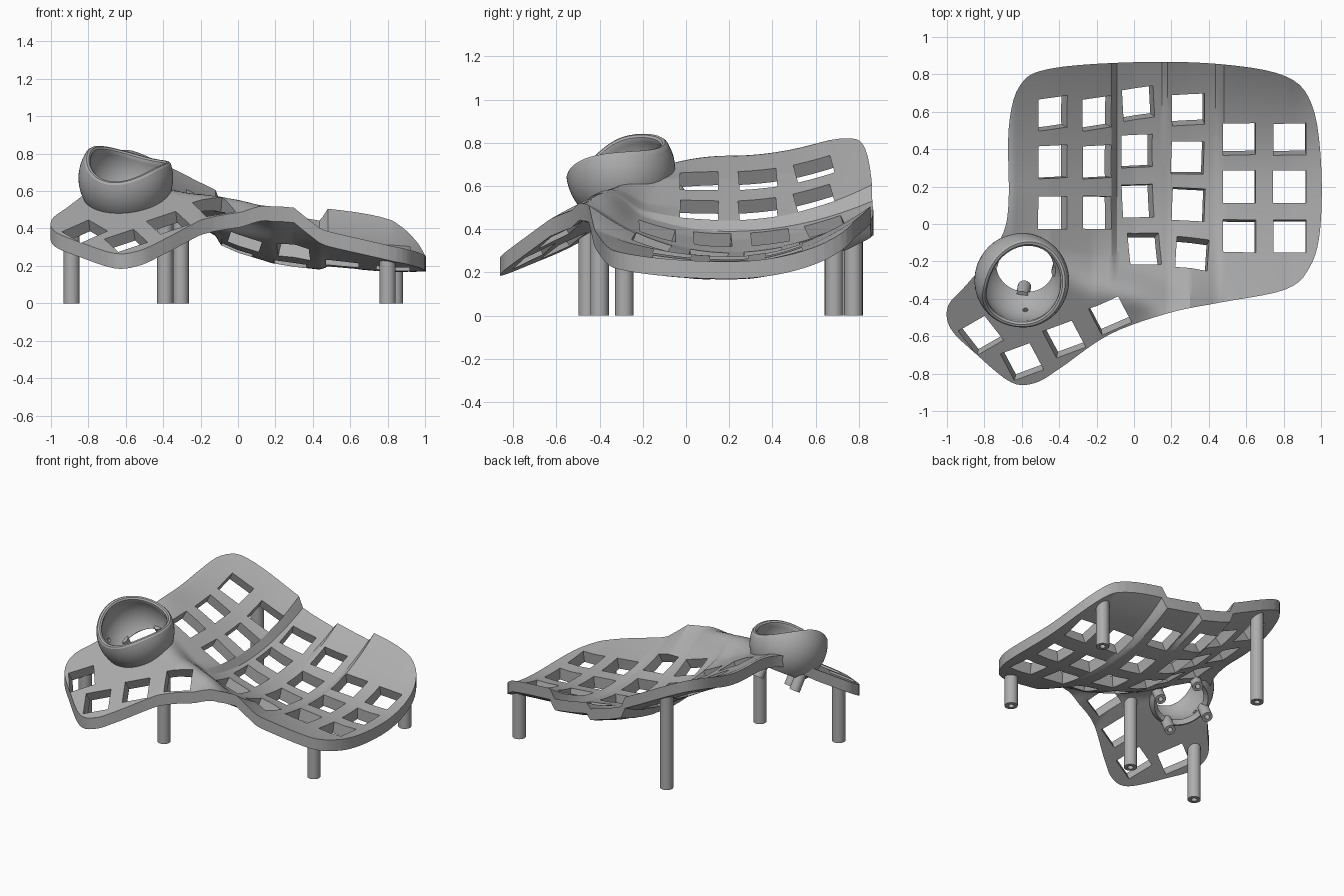
import bpy, bmesh
from math import sin, cos, radians, pi
from mathutils import Vector, Matrix

if "Cube" in bpy.data.objects:
    bpy.data.objects.remove(bpy.data.objects["Cube"])

grey = bpy.data.materials.new("plain grey")
grey.use_nodes = True
GREY = (0.42, 0.42, 0.42, 1)
grey.diffuse_color = GREY
grey.node_tree.nodes["Principled BSDF"].inputs["Base Color"].default_value = GREY

THICK = 0.08
# Key columns: x, lowest height, curl towards the front, curl towards the back
COLUMNS = [(-.65, .74, -.5, .35), (-.45, .635, 0, .34), (-.22, .5, .1, .36),
           (-.12, .44, .3, .38), (-.09, .39, .45, .32), (0, .35, .5, .33),
           (.15, .305, .5, .33), (.18, .295, .5, .44), (.3, .275, .56, .43),
           (.44, .26, .36, .42), (.48, .275, .29, .54), (.83, .245, .2, .58),
           (1, .25, .15, .4)]


def smooth(a, b, t):
    t = min(max((t - a) / (b - a), 0), 1)
    return t * t * (3 - 2 * t)


def height(x, y):
    """Top of the plate: curved key columns blended into a tilted thumb plane."""
    xc = min(max(x, -.65), 1)
    for a, b in zip(COLUMNS, COLUMNS[1:]):
        if xc <= b[0]:
            break
    t = (xc - a[0]) / (b[0] - a[0])
    low, front, back = (p + (q - p) * t for p, q in zip(a[1:], b[1:]))
    well = low + (front if y < .2 else back) * (y - .2) ** 2
    thumb = .822 + .129 * x + .556 * y - .2 * max(0, x + .2)
    w = smooth(-.13, .13, -.28 - .25 * (x + .3) - y) * (1 - smooth(0, .3, x))
    return well + (thumb - well) * w


def normal(x, y, e=.07):
    return Vector((height(x - e, y) - height(x + e, y),
                   height(x, y - e) - height(x, y + e), 2 * e)).normalized()


def make(name, bm):
    bmesh.ops.recalc_face_normals(bm, faces=bm.faces)
    mesh = bpy.data.meshes.new(name)
    bm.to_mesh(mesh)
    bm.free()
    mesh.materials.append(grey)
    obj = bpy.data.objects.new(name, mesh)
    bpy.context.collection.objects.link(obj)
    return obj


def cut(obj, cutter, operation="DIFFERENCE"):
    mod = obj.modifiers.new("cut", "BOOLEAN")
    mod.operation, mod.object, mod.solver = operation, cutter, "EXACT"
    bpy.context.view_layer.update()
    graph = bpy.context.evaluated_depsgraph_get()
    mesh = bpy.data.meshes.new_from_object(obj.evaluated_get(graph))
    obj.modifiers.clear()
    obj.data = mesh
    bpy.data.objects.remove(cutter)


def shade(obj):
    bpy.ops.object.select_all(action="DESELECT")
    obj.select_set(True)
    bpy.context.view_layer.objects.active = obj
    bpy.ops.object.shade_smooth_by_angle(angle=radians(25))


def rod(bm, start, end, radius, sides=24):
    """Cylinder between two points."""
    start, end = Vector(start), Vector(end)
    d = end - start
    m = Matrix.Translation((start + end) / 2) @ d.to_track_quat("Z", "Y").to_matrix().to_4x4()
    bmesh.ops.create_cone(bm, cap_ends=True, segments=sides, radius1=radius,
                          radius2=radius, depth=d.length, matrix=m)


# Plate: a closed curved slab
bm = bmesh.new()
NX, NY = 140, 90
layers = []
for drop in (0, THICK):
    layers.append([[bm.verts.new((x, y, height(x, y) - drop))
                    for x in (-1.05 + 2.1 * i / NX for i in range(NX + 1))]
                   for y in (-.92 + 1.84 * j / NY for j in range(NY + 1))])
for g in layers:
    for j in range(NY):
        for i in range(NX):
            bm.faces.new((g[j][i], g[j][i + 1], g[j + 1][i + 1], g[j + 1][i]))
borders = [g[0] + [r[-1] for r in g[1:-1]] + g[-1][::-1] + [r[0] for r in g[-2:0:-1]]
           for g in layers]
count = len(borders[0])
for i in range(count):
    k = (i + 1) % count
    bm.faces.new((borders[0][i], borders[0][k], borders[1][k], borders[1][i]))
plate = make("key_plate", bm)

# Plate outline, a closed smooth curve
OUTLINE = [(-.67, .13), (-.67, .51), (-.61, .74), (-.45, .83), (0, .865), (.46, .855),
           (.81, .79), (.95, .64), (1, .33), (.995, -.03), (.94, -.23), (.81, -.35),
           (.46, -.42), (.19, -.475), (-.13, -.59), (-.4, -.775), (-.53, -.85),
           (-.66, -.845), (-.85, -.69), (-.98, -.56), (-.995, -.44), (-.9, -.33),
           (-.8, -.21), (-.7, -.05)]
bm = bmesh.new()
pts = [Vector(p) for p in OUTLINE]
loop = []
for i in range(len(pts)):
    a, b, c, d = (pts[(i + k) % len(pts)] for k in (-1, 0, 1, 2))
    for s in range(5):
        t = s / 5
        p = b + (c - a) * t / 2 + (a * 2 - b * 5 + c * 4 - d) * t * t / 2 \
            + (b * 3 - a - c * 3 + d) * t ** 3 / 2
        loop.append(bm.verts.new((p.x, p.y, -.5)))
base = bm.faces.new(loop)
ext = bmesh.ops.extrude_face_region(bm, geom=[base])
bmesh.ops.translate(bm, vec=(0, 0, 2),
                    verts=[v for v in ext["geom"] if isinstance(v, bmesh.types.BMVert)])
cut(plate, make("outline_cutter", bm), "INTERSECT")

# Square key holes, each square to the surface
keys = [(x, y, 0) for x in (-.45, -.215) for y in (.6, .335, .06)]
keys += [(.01, .655, 3), (0, .395, 0), (.005, .12, 3), (.045, -.145, 6)]
keys += [(.285, .625, 0), (.28, .36, -2), (.285, .1, -2), (.305, -.17, -3)]
keys += [(x, y, 0) for x in (.56, .83) for y in (.465, .2, -.07)]
keys += [(-.815, -.58, 38), (-.595, -.72, 28), (-.37, -.6, 28), (-.13, -.475, 28)]
bm = bmesh.new()
for x, y, yaw in keys:
    n = normal(x, y)
    side = Vector((cos(radians(yaw)), sin(radians(yaw)), 0))
    side = (side - n * side.dot(n)).normalized()
    rot = Matrix((side, n.cross(side), n)).transposed().to_4x4()
    centre = Vector((x, y, height(x, y) - THICK / 2))
    bmesh.ops.create_cube(bm, size=1, matrix=Matrix.Translation(centre) @ rot
                          @ Matrix.Diagonal((.175, .175, .24, 1)))
cut(plate, make("key_cutter", bm))

# Ball socket: open bowl with a wavy rim, its axis square to the thumb plane
CENTRE = Vector((-.6, -.302, .67))
axis = Vector((-.11, -.48, .87)).normalized()
right = Vector((0, 1, 0)).cross(axis).normalized()
ahead = axis.cross(right)
OUTER, INNER = .253, .218


def socket_point(az, lat, r):
    return CENTRE + r * (cos(lat) * (cos(az) * right + sin(az) * ahead) + sin(lat) * axis)


def rim_angle(az):
    return radians(18.5 + 10 * cos(2 * az - radians(300)) - 12 * cos(az) - 8 * sin(az))


bm = bmesh.new()
bmesh.ops.create_uvsphere(bm, u_segments=48, v_segments=24, radius=.236,
                          matrix=Matrix.Translation(CENTRE))
cut(plate, make("socket_cutter", bm))
shade(plate)

bm = bmesh.new()
SEG, RINGS = 64, 14
mid, half = (OUTER + INNER) / 2, (OUTER - INNER) / 2
rings = []
for i in range(SEG):
    az = 2 * pi * i / SEG
    rim, foot = rim_angle(az), radians(-45)
    lats = [foot + (rim - foot) * j / RINGS for j in range(RINGS + 1)]
    ring = [socket_point(az, l, OUTER) for l in lats]
    ring += [socket_point(az, rim + half / mid * sin(a), mid + half * cos(a))
             for a in (pi / 4, pi / 2, 3 * pi / 4)]
    ring += [socket_point(az, l, INNER) for l in reversed(lats)]
    rings.append([bm.verts.new(p) for p in ring])
for i in range(SEG):
    a, b = rings[i], rings[(i + 1) % SEG]
    for j in range(len(a)):
        k = (j + 1) % len(a)
        bm.faces.new((a[j], b[j], b[k], a[k]))
socket = make("ball_socket", bm)

# Three small blind bearing holes inside the bowl
bm = bmesh.new()
for deg in (-17, 197, 270):
    az, lat = radians(deg), radians(-15)
    rod(bm, socket_point(az, lat, .19), socket_point(az, lat, .24), .015, 12)
cut(socket, make("bearing_cutter", bm))
shade(socket)


def hollow_post(name, top, bottom, radius):
    """Post with a screw hole in its lower end."""
    top, bottom = Vector(top), Vector(bottom)
    up = (top - bottom).normalized()
    bm = bmesh.new()
    rod(bm, bottom, top, radius)
    post = make(name, bm)
    bm = bmesh.new()
    rod(bm, bottom - up * .02, bottom + up * .05, radius * .45, 16)
    cut(post, make("screw_cutter", bm))
    shade(post)


# Standing legs
LEGS = {"thumb_outer_leg": (-.89, -.455), "thumb_inner_leg": (-.305, -.4),
        "back_right_leg": (-.39, .775), "back_left_leg": (.84, .685),
        "front_left_leg": (.8, -.285)}
for name, (x, y) in LEGS.items():
    hollow_post(name, (x, y, height(x, y) - THICK * .6), (x, y, 0), .043)

# Short screw posts below the socket
for i in range(4):
    az = i * pi / 2 - radians(8)
    p = CENTRE + .18 * (cos(az) * right + sin(az) * ahead)
    hollow_post(f"socket_post_{i + 1}", p - axis * .14, p - axis * .26, .036)
